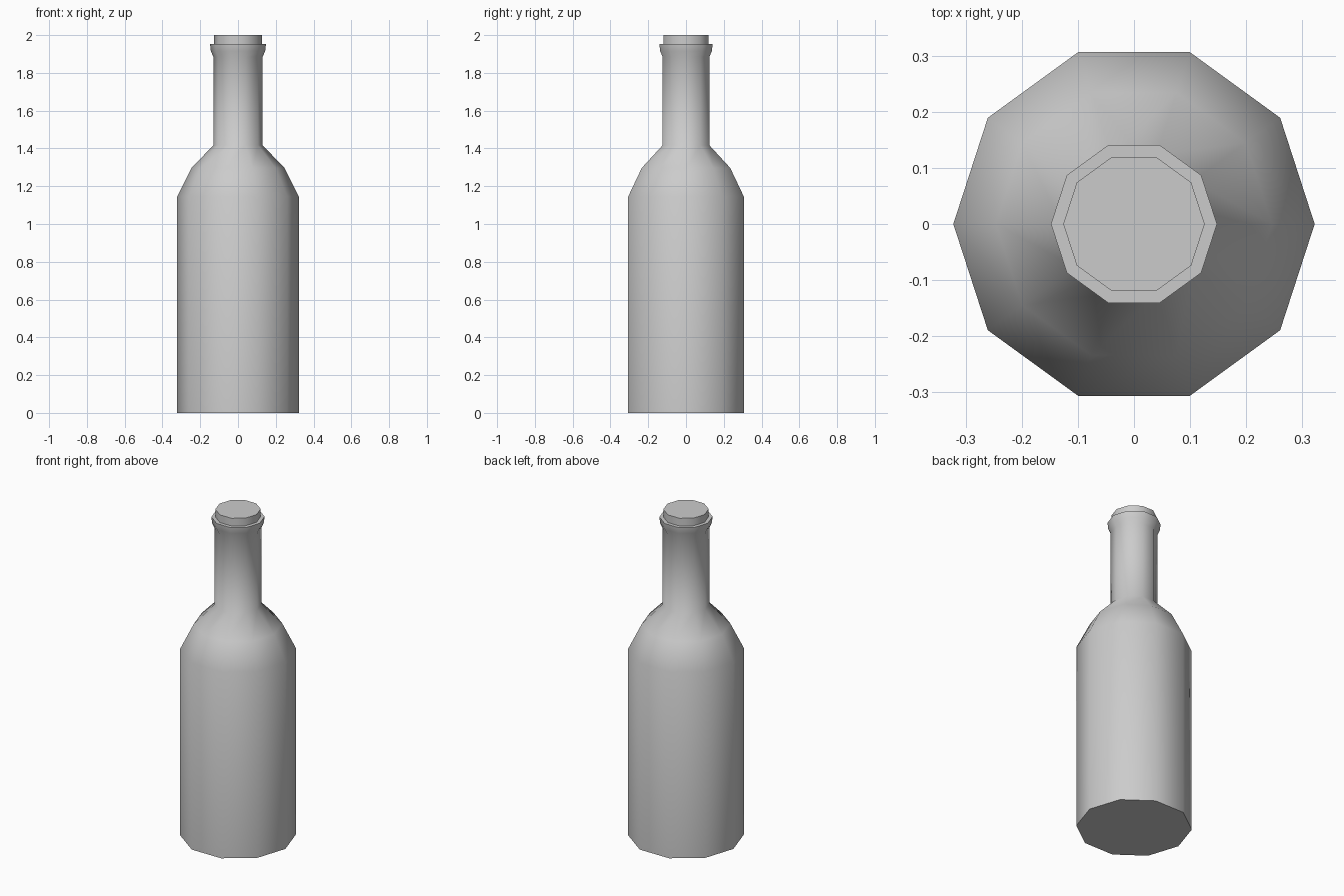
import bpy, bmesh, math

if "Cube" in bpy.data.objects:
    bpy.data.objects.remove(bpy.data.objects["Cube"])

SIDES = 10


def lathe(name, profile, cap_top):
    """Revolve (radius, height) points around z; cap the bottom and optionally the top."""
    bm = bmesh.new()
    rings = []
    for r, z in profile:
        rings.append([bm.verts.new((r * math.cos(2 * math.pi * i / SIDES),
                                    r * math.sin(2 * math.pi * i / SIDES), z))
                      for i in range(SIDES)])
    for low, high in zip(rings, rings[1:]):
        for i in range(SIDES):
            j = (i + 1) % SIDES
            bm.faces.new((low[i], low[j], high[j], high[i]))
    bm.faces.new(rings[0][::-1])
    if cap_top:
        bm.faces.new(rings[-1])
    mesh = bpy.data.meshes.new(name)
    bm.to_mesh(mesh)
    bm.free()
    obj = bpy.data.objects.new(name, mesh)
    bpy.context.collection.objects.link(obj)
    bpy.ops.object.select_all(action='DESELECT')
    obj.select_set(True)
    bpy.context.view_layer.objects.active = obj
    bpy.ops.object.shade_smooth_by_angle(angle=math.radians(60))
    return obj


# Bottle: straight body, two-step shoulder, neck, flared lip
lathe("bottle", [(0.322, 0), (0.322, 1.145), (0.246, 1.297), (0.13, 1.417),
                 (0.13, 1.885), (0.144, 1.915), (0.148, 1.953), (0.126, 1.953)],
      cap_top=False)

# Stopper sitting in the mouth
lathe("stopper", [(0.126, 1.92), (0.126, 2.0)], cap_top=True)
